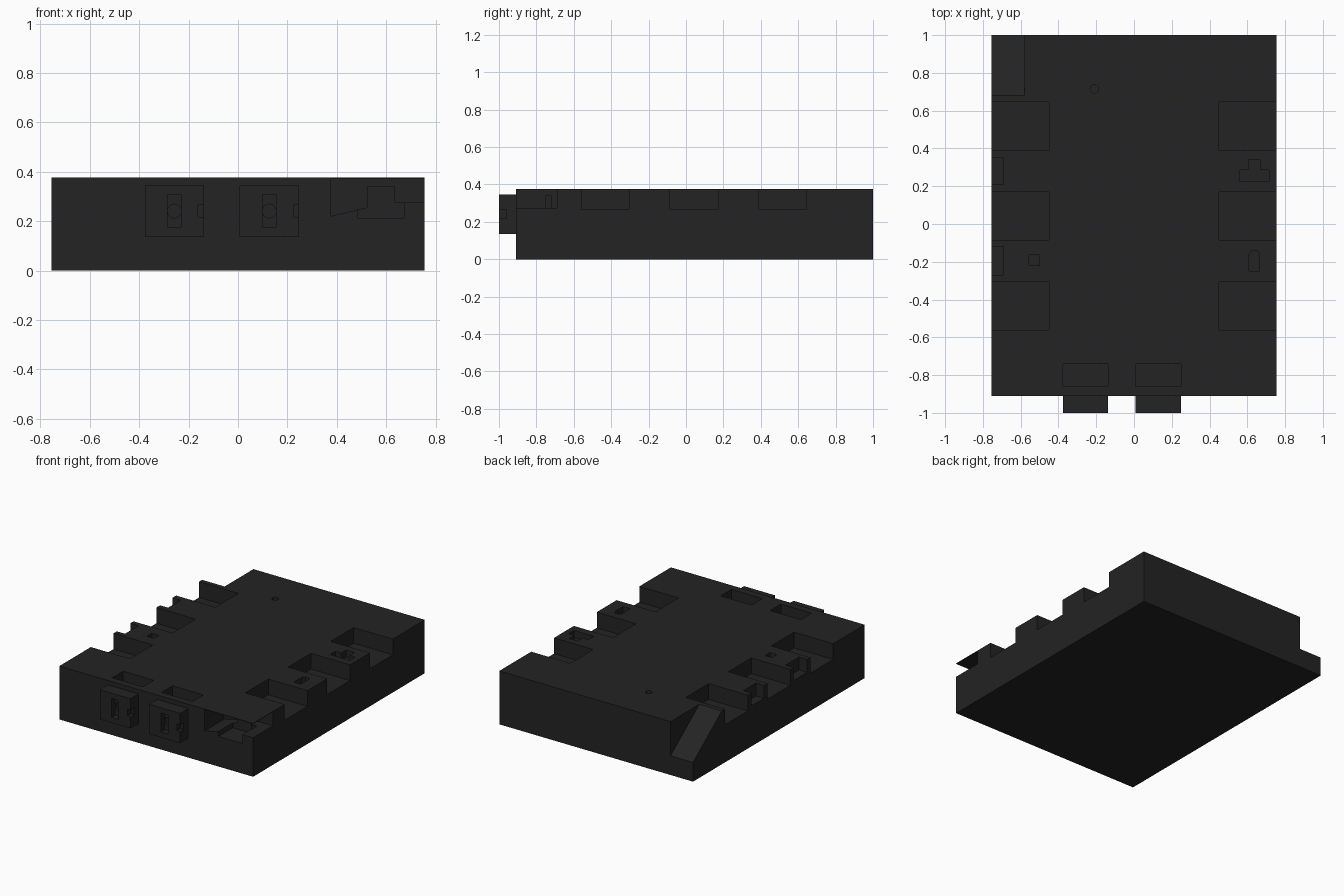
import bpy, bmesh, math

if "Cube" in bpy.data.objects:
    bpy.data.objects.remove(bpy.data.objects["Cube"])

mat = bpy.data.materials.new("charcoal")
mat.diffuse_color = (0.017, 0.017, 0.017, 1)
mat.use_nodes = True
mat.node_tree.nodes["Principled BSDF"].inputs["Base Color"].default_value = mat.diffuse_color
TOP = 0.376


def prism(name, pts, axis, a, b):
    """Extrude a 2D outline along an axis: x uses (y, z), y uses (x, z), z uses (x, y)."""
    def place(p, t):
        return {'x': (t, p[0], p[1]), 'y': (p[0], t, p[1]), 'z': (p[0], p[1], t)}[axis]
    bm = bmesh.new()
    lo = [bm.verts.new(place(p, a)) for p in pts]
    hi = [bm.verts.new(place(p, b)) for p in pts]
    n = len(pts)
    bm.faces.new(lo)
    bm.faces.new(hi)
    for i in range(n):
        j = (i + 1) % n
        bm.faces.new((lo[i], lo[j], hi[j], hi[i]))
    bmesh.ops.recalc_face_normals(bm, faces=bm.faces[:])
    me = bpy.data.meshes.new(name)
    bm.to_mesh(me)
    bm.free()
    me.materials.append(mat)
    ob = bpy.data.objects.new(name, me)
    bpy.context.collection.objects.link(ob)
    return ob


def box(name, x0, x1, y0, y1, z0, z1):
    return prism(name, [(x0, y0), (x1, y0), (x1, y1), (x0, y1)], 'z', z0, z1)


def disc(cx, cy, r, n=20):
    return [(cx + r * math.cos(2 * math.pi * i / n), cy + r * math.sin(2 * math.pi * i / n))
            for i in range(n)]


def cut(target, cutter):
    cutter.hide_render = True
    m = target.modifiers.new("cut", 'BOOLEAN')
    m.operation = 'DIFFERENCE'
    m.solver = 'EXACT'
    m.object = cutter
    bpy.context.view_layer.objects.active = target
    bpy.ops.object.modifier_apply(modifier=m.name)
    bpy.data.objects.remove(cutter)


# Main slab
body = box("body", -0.755, 0.755, -0.91, 1.0, 0, TOP)

# Three open notches along each long side
for y0, y1 in ((-0.56, -0.305), (-0.085, 0.17), (0.39, 0.645)):
    cut(body, box("cutter", 0.45, 0.8, y0, y1, 0.265, 0.5))
    cut(body, box("cutter", -0.8, -0.45, y0, y1, 0.265, 0.5))

# Small edge slots on the left side
for y0, y1 in ((-0.27, -0.12), (0.21, 0.35)):
    cut(body, box("cutter", -0.8, -0.692, y0, y1, 0.285, 0.5))

# Sloped back left corner
cut(body, prism("cutter", [(1.05, 0.0975), (1.05, 0.42), (0.621, 0.42)], 'x', -0.8, -0.58))

# Small recesses in the top: round, square, pointed and stepped
D = TOP - 0.05
cut(body, prism("cutter", disc(-0.21, 0.715, 0.022), 'z', D, 0.5))
cut(body, box("cutter", -0.555, -0.5, -0.22, -0.165, D, 0.5))
cut(body, prism("cutter", [(0.61, -0.25), (0.665, -0.25), (0.665, -0.16), (0.65, -0.14),
                           (0.625, -0.14), (0.61, -0.16)], 'z', D, 0.5))
cut(body, prism("cutter", [(0.56, 0.225), (0.715, 0.225), (0.715, 0.285), (0.67, 0.285),
                           (0.67, 0.34), (0.605, 0.34), (0.605, 0.285), (0.56, 0.285)],
                'z', D, 0.5))

# Corner pocket under a thin lid, with a lower notch at its front
LID = TOP - 0.004
cut(body, prism("cutter", [(0.375, LID), (0.375, 0.22), (0.6, 0.275), (0.8, 0.275), (0.8, LID)],
                'y', -0.95, -0.69))
cut(body, box("cutter", 0.485, 0.672, -0.95, -0.75, 0.212, 0.3))
box("pocket_tab", 0.522, 0.635, -0.755, -0.72, 0.226, 0.34)

# Two front plugs, each with a keyway, a side nick and a matching top recess
for x0, x1 in ((-0.377, -0.138), (0.007, 0.248)):
    cut(body, box("cutter", x0, x1, -0.86, -0.74, TOP - 0.09, 0.5))
    plug = box("plug", x0, x1, -1.0, -0.9, 0.136, 0.345)
    cx = x0 + 0.119
    cut(plug, box("cutter", cx - 0.027, cx + 0.027, -1.1, -0.96, 0.175, 0.308))
    cut(plug, prism("cutter", disc(cx, 0.241, 0.028), 'y', -1.1, -0.945))
    cut(plug, box("cutter", x1 - 0.024, x1 + 0.05, -1.1, -0.96, 0.217, 0.266))
